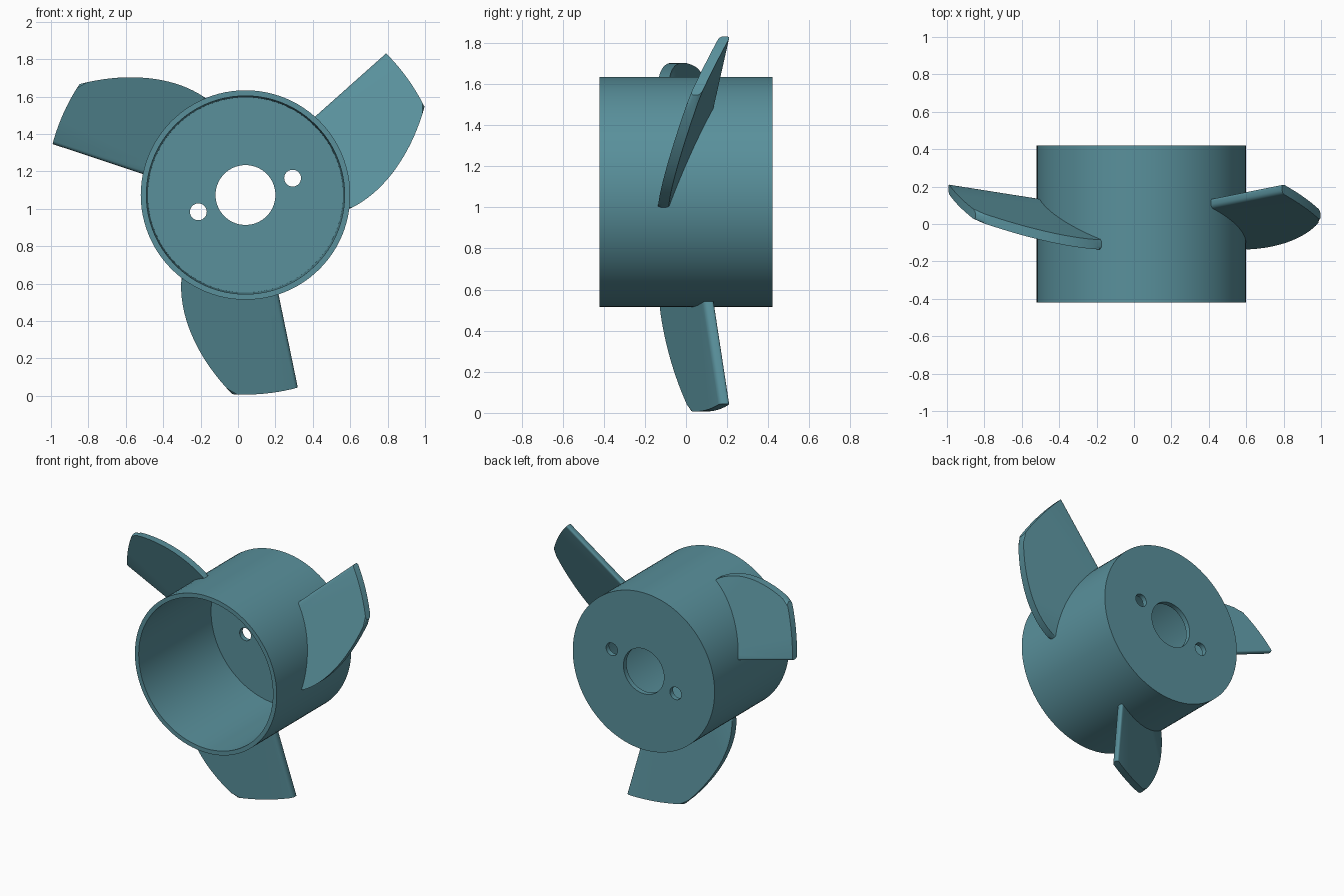
import bpy, bmesh, math
from mathutils import Vector, Matrix
from mathutils.geometry import interpolate_bezier

if "Cube" in bpy.data.objects:
    bpy.data.objects.remove(bpy.data.objects["Cube"])

CENTER = Vector((0.04, 0, 1.074))
mat = bpy.data.materials.new("teal")
mat.diffuse_color = (0.10, 0.28, 0.33, 1)
mat.use_nodes = True
mat.node_tree.nodes["Principled BSDF"].inputs["Base Color"].default_value = mat.diffuse_color


def make_object(name, bm):
    bmesh.ops.recalc_face_normals(bm, faces=bm.faces)
    mesh = bpy.data.meshes.new(name)
    bm.to_mesh(mesh)
    bm.free()
    ob = bpy.data.objects.new(name, mesh)
    ob.location = CENTER
    mesh.materials.append(mat)
    bpy.context.collection.objects.link(ob)
    return ob


def smooth(ob):
    bpy.ops.object.select_all(action='DESELECT')
    ob.select_set(True)
    bpy.context.view_layer.objects.active = ob
    bpy.ops.object.shade_smooth_by_angle(angle=math.radians(35))


# Hub: lathed cup, open at the front, bored back wall
profile = [(0.16, 0.385), (0.522, 0.385), (0.53, -0.42),
           (0.56, -0.42), (0.56, 0.42), (0.16, 0.42)]
bm = bmesh.new()
STEPS = 96
rings = []
for i in range(STEPS):
    a = math.tau * i / STEPS
    rings.append([bm.verts.new((r * math.cos(a), y, r * math.sin(a))) for r, y in profile])
for i in range(STEPS):
    r0, r1 = rings[i], rings[(i + 1) % STEPS]
    for j in range(len(profile)):
        k = (j + 1) % len(profile)
        bm.faces.new((r0[j], r0[k], r1[k], r1[j]))
hub = make_object("hub", bm)

# Two bolt holes through the back wall
bm = bmesh.new()
for s in (-1, 1):
    place = Matrix.Translation((0.252 * s, 0.4, 0.09 * s)) @ Matrix.Rotation(math.pi / 2, 4, 'X')
    bmesh.ops.create_cone(bm, cap_ends=True, segments=32, radius1=0.045,
                          radius2=0.045, depth=0.2, matrix=place)
cutter = make_object("bolt_hole_cutter", bm)
cutter.hide_render = True
mod = hub.modifiers.new("bolt_holes", 'BOOLEAN')
mod.object = cutter
mod.operation = 'DIFFERENCE'
mod.solver = 'EXACT'
bpy.context.view_layer.objects.active = hub
bpy.context.view_layer.update()
bpy.ops.object.modifier_apply(modifier=mod.name)
bpy.data.objects.remove(cutter)
smooth(hub)


def arc(radius, a0, a1, n):
    return [(radius * math.cos(math.radians(a0 + (a1 - a0) * i / n)),
             radius * math.sin(math.radians(a0 + (a1 - a0) * i / n))) for i in range(n + 1)]


# Blade: pitched flat plate with a curved, rounded leading edge
def make_blade(name, turn):
    lead = [(p.x, p.y) for p in interpolate_bezier(
        Vector((-0.34, -0.425)), Vector((-0.367, -0.63)),
        Vector((-0.262, -0.87)), Vector((-0.07, -1.065)), 20)]
    tip = arc(1.067, 266.25, 285.2, 10)[1:]
    root = arc(0.545, 288.6, 231.3, 14)[:-1]
    outline = lead + tip + root
    n = len(outline)
    bm = bmesh.new()
    sides = []
    for off in (-0.026, 0.026):
        sides.append([bm.verts.new((x, 0.004 + 0.42 * x - 0.066 * z + off, z))
                      for x, z in outline])
        bm.faces.new(sides[-1])
    for i in range(n):
        j = (i + 1) % n
        bm.faces.new((sides[0][i], sides[0][j], sides[1][j], sides[1][i]))
    last = len(lead) + len(tip) - 1
    rounded = list(range(len(lead) - 1)) + [last]
    edges = [bm.edges.get((s[i], s[i + 1])) for s in sides for i in rounded]
    bmesh.ops.bevel(bm, geom=edges, offset=0.018, segments=4, profile=0.5,
                    affect='EDGES', clamp_overlap=True)
    bmesh.ops.rotate(bm, verts=bm.verts, cent=(0, 0, 0),
                     matrix=Matrix.Rotation(-turn, 3, 'Y'))
    smooth(make_object(name, bm))


for i, name in enumerate(("blade_bottom", "blade_right", "blade_left")):
    make_blade(name, i * math.tau / 3)
